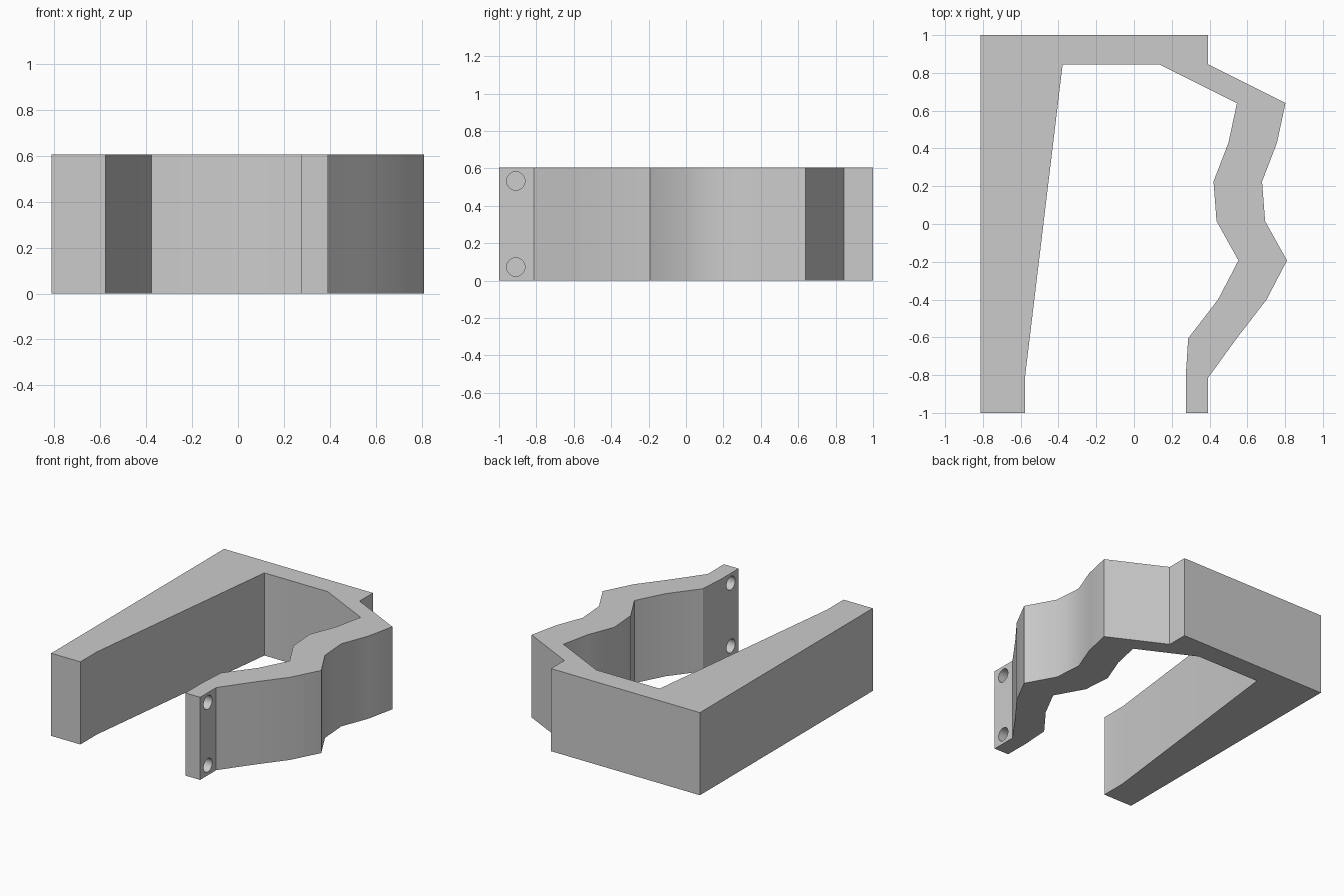
import bpy
import bmesh
import math
from mathutils import Matrix

cube = bpy.data.objects.get("Cube")
if cube:
    bpy.data.objects.remove(cube, do_unlink=True)

HEIGHT = 0.605
ARM_WIDTH = 0.257

grey = bpy.data.materials.new("plain grey")
grey.use_nodes = True
colour = (0.6, 0.6, 0.6, 1)
grey.diffuse_color = colour
grey.node_tree.nodes["Principled BSDF"].inputs["Base Color"].default_value = colour


def make_object(name, bm):
    bmesh.ops.recalc_face_normals(bm, faces=bm.faces)
    mesh = bpy.data.meshes.new(name)
    bm.to_mesh(mesh)
    bm.free()
    mesh.materials.append(grey)
    obj = bpy.data.objects.new(name, mesh)
    bpy.context.collection.objects.link(obj)
    return obj


# Bracket outline: straight arm, back bar, wavy arm and end tab
wave = [(0.545, 0.64), (0.5, 0.43), (0.421, 0.225), (0.437, 0.015),
        (0.553, -0.193), (0.445, -0.4), (0.287, -0.605)]
straight_side = [(-0.577, -0.81), (-0.577, -1), (-0.813, -1), (-0.813, 1)]
outer_side = [(0.393, 1), (0.393, 0.845)]
outer_side += [(x + ARM_WIDTH, y) for x, y in wave]
end_tab = [(0.393, -0.813), (0.393, -1), (0.274, -1), (0.274, -0.81)]
back_inside = [(0.135, 0.845), (-0.378, 0.845)]
outline = straight_side + outer_side + end_tab + wave[::-1] + back_inside

bm = bmesh.new()
base = bm.faces.new([bm.verts.new((x, y, 0)) for x, y in outline])
top = bmesh.ops.extrude_face_region(bm, geom=[base], use_keep_orig=True)
for v in top["geom"]:
    if isinstance(v, bmesh.types.BMVert):
        v.co.z = HEIGHT
bracket = make_object("bracket", bm)

# Two screw holes through the end tab
bm = bmesh.new()
for z in (0.073, 0.533):
    place = Matrix.Translation((0.334, -0.91, z)) @ Matrix.Rotation(math.pi / 2, 4, "Y")
    bmesh.ops.create_cone(bm, cap_ends=True, segments=16, radius1=0.05,
                          radius2=0.05, depth=0.3, matrix=place)
cutter = make_object("screw_hole_cutter", bm)
cutter.hide_render = True

holes = bracket.modifiers.new("screw holes", "BOOLEAN")
holes.operation = "DIFFERENCE"
holes.solver = "EXACT"
holes.object = cutter

bpy.ops.object.select_all(action="DESELECT")
bracket.select_set(True)
bpy.context.view_layer.objects.active = bracket
bpy.ops.object.modifier_apply(modifier=holes.name)
bpy.data.objects.remove(cutter, do_unlink=True)

# Soft bends, crisp corners
bpy.ops.object.shade_smooth_by_angle(angle=math.radians(30))
